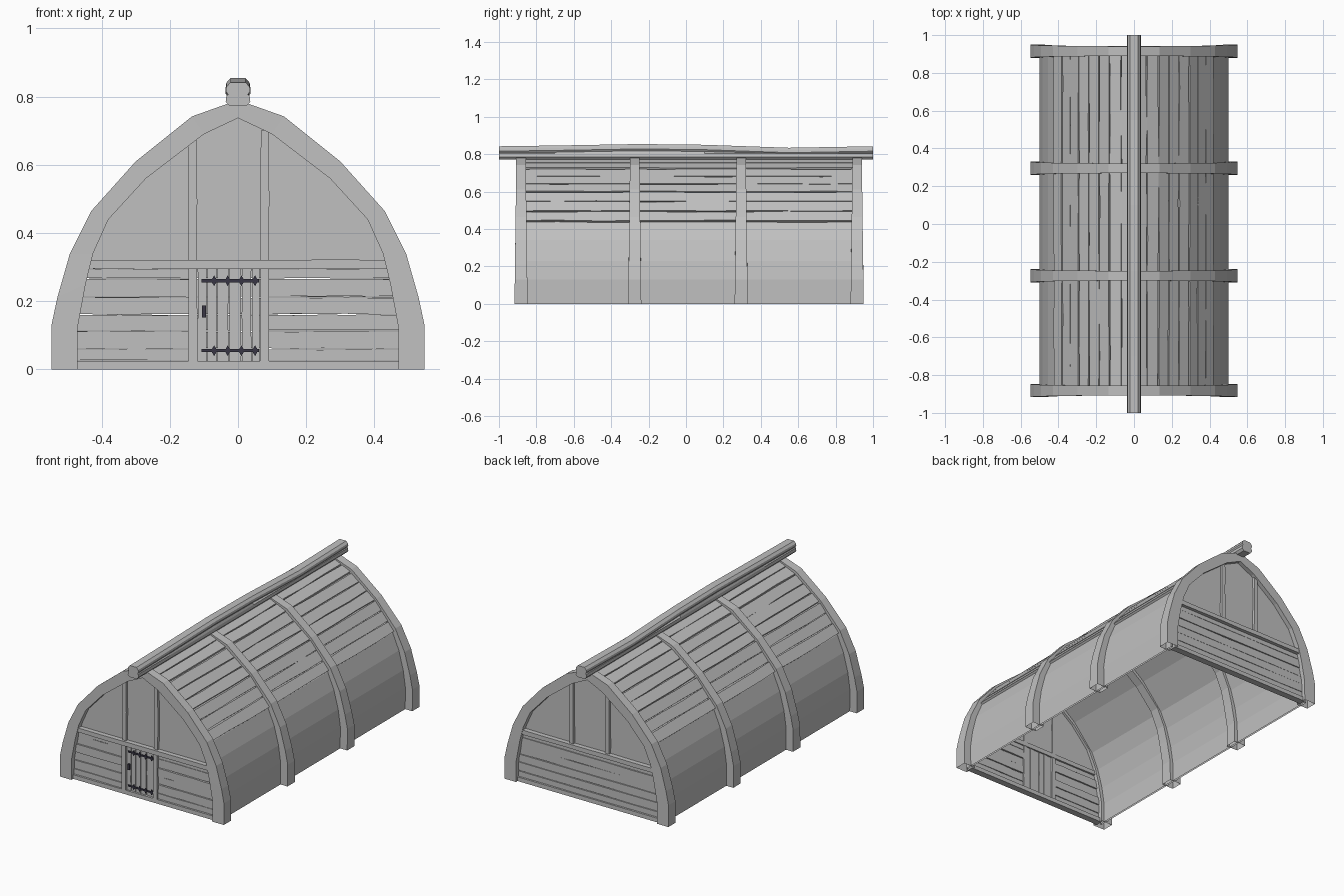
import bpy, bmesh, random
from mathutils import Vector as V

random.seed(4)
if "Cube" in bpy.data.objects:
    bpy.data.objects.remove(bpy.data.objects["Cube"], do_unlink=True)


def material(name, colour):
    m = bpy.data.materials.new(name)
    m.use_nodes = True
    m.diffuse_color = (*colour, 1)
    m.node_tree.nodes["Principled BSDF"].inputs["Base Color"].default_value = (*colour, 1)
    return m


WOOD = material("grey_wood", (0.53, 0.53, 0.53))
IRON = material("dark_iron", (0.04, 0.037, 0.06))

# Half outlines (x, z) from the ground up to the ridge
OUTER = [(.547, 0), (.547, .13), (.53, .21), (.493, .34), (.43, .465), (.3, .61), (.135, .742), (0, .79)]
INNER = [(.47, 0), (.47, .125), (.447, .25), (.425, .34), (.38, .44), (.27, .56), (.1, .69), (0, .737)]
ROOF = [(.5, 0), (.5, .13), (.485, .23), (.455, .34), (.413, .435), (.283, .588), (.118, .716), (0, .765)]


def full(half):
    return half + [(-x, z) for x, z in half[-2::-1]]


def finish(name, bm, mat=WOOD):
    bmesh.ops.recalc_face_normals(bm, faces=bm.faces[:])
    me = bpy.data.meshes.new(name)
    bm.to_mesh(me)
    bm.free()
    me.materials.append(mat)
    ob = bpy.data.objects.new(name, me)
    bpy.context.collection.objects.link(ob)
    return ob


def loft(name, rings, mat=WOOD, caps=True):
    bm = bmesh.new()
    loops = [[bm.verts.new(p) for p in ring] for ring in rings]
    for a, b in zip(loops, loops[1:]):
        for i in range(len(a)):
            j = (i + 1) % len(a)
            bm.faces.new((a[i], a[j], b[j], b[i]))
    if caps:
        bm.faces.new(loops[0])
        bm.faces.new(loops[-1])
    return finish(name, bm, mat)


def arch(name, outer, inner, y, base, top):
    """Curved band whose half width runs from base at the ground to top at the ridge."""
    rings = []
    for (ox, oz), (ix, iz) in zip(full(outer), full(inner)):
        w = base + (top - base) * min(1, oz / .7)
        rings.append([(ox, y - w, oz), (ox, y + w, oz), (ix, y + w, iz), (ix, y - w, iz)])
    return loft(name, rings, caps=False)


def board(name, a, b, across, depth, segs=1, wobble=0.0, mat=WOOD):
    """Plank from a to b; across and depth are full-width vectors."""
    a, b, across, depth = V(a), V(b), V(across) / 2, V(depth) / 2
    rings = []
    for i in range(segs + 1):
        c = a.lerp(b, i / segs)
        up = across * (1 + random.uniform(-wobble, wobble))
        down = across * (1 + random.uniform(-wobble, wobble))
        rings.append([c + up + depth, c - down + depth, c - down - depth, c + up - depth])
    return loft(name, rings, mat=mat)


def inner_x(z):
    for (x0, z0), (x1, z1) in zip(INNER, INNER[1:]):
        if z <= z1:
            return x0 + (x1 - x0) * (z - z0) / (z1 - z0)
    return 0


# Roof skin and four ribs
LINING = [(x * .98, z - .012 * (z > 0)) for x, z in ROOF]
arch("roof_skin", ROOF, LINING, .02, .905, .905)
for i, y in enumerate((-.882, -.274, .295, .915)):
    arch(f"rib_{i + 1}", OUTER, INNER, y, .035, .026)

# Roof planks on the upper slopes
slope = [V((x, 0, z)) for x, z in ROOF[4:]]
lengths = [(q - p).length for p, q in zip(slope, slope[1:])]


def along(t):
    d = t * sum(lengths)
    for p, q, l in zip(slope, slope[1:], lengths):
        if d <= l + 1e-6:
            return p.lerp(q, d / l)
        d -= l
    return slope[-1]


PLANKS = 8
for side in (1, -1):
    for k in range(PLANKS):
        p, q = along(k / PLANKS), along((k + 1) / PLANKS)
        p.x *= side
        q.x *= side
        up = (q - p) * .93
        n = V((-up.z, 0, up.x)).normalized()
        if n.z < 0:
            n = -n
        mid = (p + q) / 2 + n * random.uniform(.004, .009)
        board(f"roof_plank_{'left' if side > 0 else 'right'}_{k + 1}", mid + V((0, -.885, 0)),
              mid + V((0, .925, 0)), up, n * .016, 9, .09)

# Ridge beam with a capped, notched section
SECTION = [(.024, .772), (.036, .785), (.034, .803), (.029, .81), (.036, .82), (.034, .833), (.022, .846)]
ring = SECTION + [(-x, z) for x, z in reversed(SECTION)]
rings = []
for y, lift in ((-1, -.004), (-.7, 0), (-.25, .008), (.1, .004), (.55, -.012), (1, -.004)):
    rings.append([(x, y, z + lift * (z > .805)) for x, z in ring])
loft("ridge_beam", rings)


def gable(end, y, s, posts, gaps):
    """End wall; s is the outward y direction, gaps the spans of lower boards."""
    def deep(d):
        return (0, d, 0)

    # Upper panel
    bm = bmesh.new()
    half = [(inner_x(.3) + .015, .3)] + [(x + .015 * (x > 0), z + .012) for x, z in INNER if z > .3]
    bm.faces.new([bm.verts.new((x, y, z)) for x, z in full(half)])
    geom = bmesh.ops.extrude_face_region(bm, geom=bm.faces[:])["geom"]
    moved = [v for v in geom if isinstance(v, bmesh.types.BMVert)]
    bmesh.ops.translate(bm, verts=moved, vec=(0, -s * .01, 0))
    finish(f"{end}_gable_panel", bm)

    # Posts, cross beam and sill
    for i, x in enumerate(posts):
        top = .737 - abs(x) * .47
        board(f"{end}_gable_post_{i + 1}", (x, y, .31), (x, y, top), (.025, 0, 0), deep(.03), 4, .12)
    w = inner_x(.31) + .015
    board(f"{end}_cross_beam", (-w, y + s * .006, .308), (w, y + s * .006, .308), (0, 0, .026), deep(.045), 6, .1)
    board(f"{end}_sill", (-.48, y, .0125), (.48, y, .0125), (0, 0, .025), deep(.04), 5, 0)

    # Horizontal boards
    edges = (.025, .06, .113, .161, .212, .266, .295)
    for g, (x0, x1) in enumerate(gaps):
        for k, (z0, z1) in enumerate(zip(edges, edges[1:])):
            z = (z0 + z1) / 2
            reach = inner_x(z) + .015
            a, b = max(x0, -reach), min(x1, reach)
            yy = y + s * random.uniform(-.004, .004)
            board(f"{end}_wall_board_{g + 1}_{k + 1}", (a, yy, z), (b, yy, z),
                  (0, 0, z1 - z0 - .003), deep(.018), 5, .06)


gable("front", -.88, -1, (-.133, .078), ((-.6, -.14), (.085, .6)))
gable("back", .915, 1, (-.125, .115), ((-.6, .6),))

# Door frame and door planks
for name, x in (("right", -.133), ("left", .078)):
    board(f"door_post_{name}", (x, -.884, .02), (x, -.884, .3), (.026, 0, 0), (0, .036, 0), 4, .08)
cuts = (-.12, -.091, -.061, -.027, .01, .04, .065)
for i, (x0, x1) in enumerate(zip(cuts, cuts[1:])):
    x = (x0 + x1) / 2
    y = -.88 + random.uniform(-.003, .003)
    board(f"door_plank_{i + 1}", (x, y, .022), (x, y, .297), (x1 - x0 - .003, 0, 0), (0, .016, 0), 4, .05)

# Iron strap hinges with pointed cross pieces, and a handle
for name, z in (("lower", .055), ("upper", .26)):
    board(f"{name}_hinge", (-.107, -.894, z), (.062, -.894, z), (0, 0, .009), (0, .006, 0), mat=IRON)
    for i, x in enumerate((-.07, -.03, .01, .05)):
        ring = [(x + dx, z + dz) for dx, dz in ((-.009, 0), (0, -.016), (.009, 0), (0, .016))]
        loft(f"{name}_hinge_leaf_{i + 1}", [[(px, y, pz) for px, pz in ring] for y in (-.898, -.891)], IRON)
board("door_handle", (-.1, -.895, .153), (-.1, -.895, .187), (.012, 0, 0), (0, .014, 0), mat=IRON)
